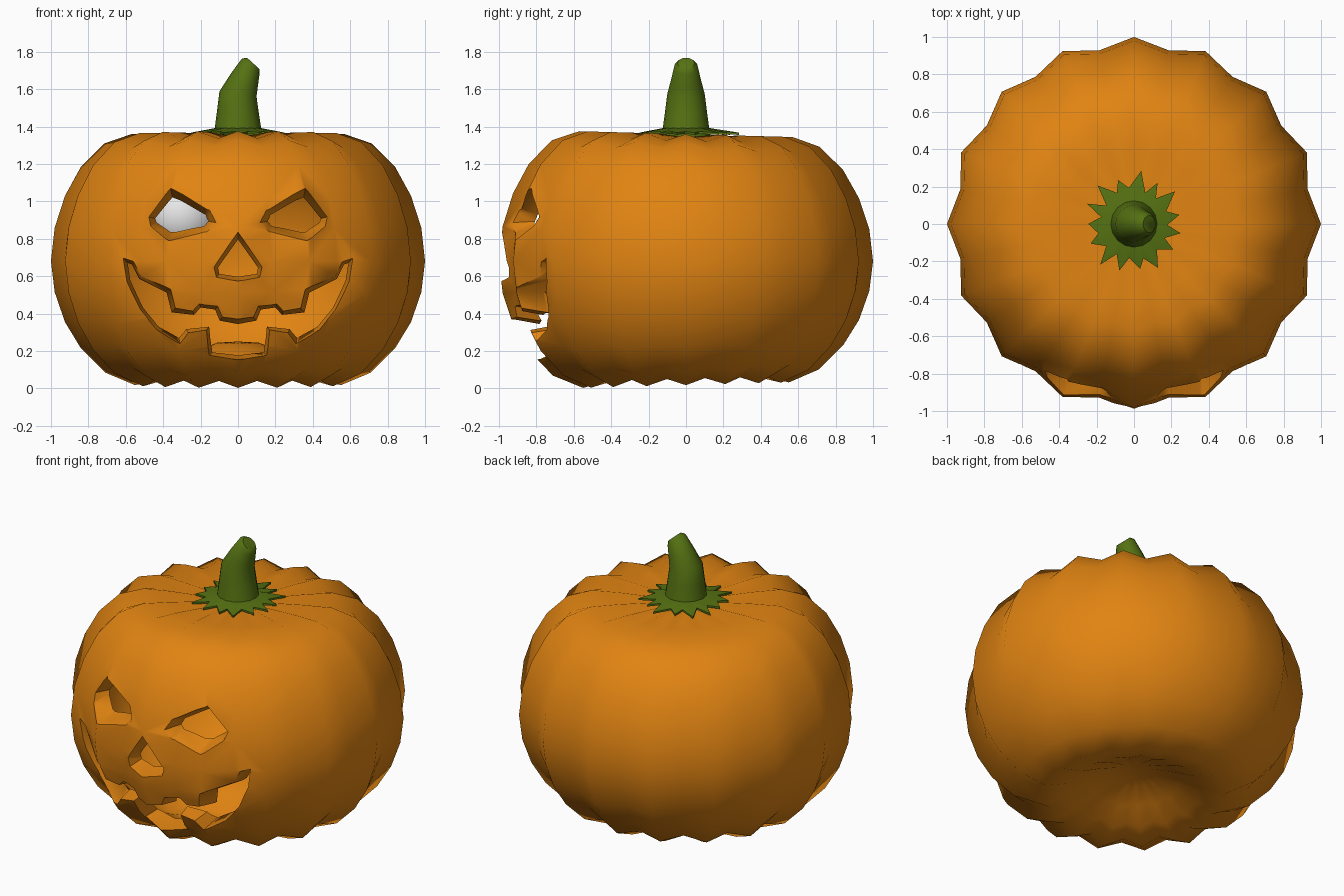
import bpy, bmesh, math, random
from mathutils import Vector

if "Cube" in bpy.data.objects:
    bpy.data.objects.remove(bpy.data.objects["Cube"])

random.seed(4)
MID = 0.68
# half profile (radius, height) from bottom centre to top centre
PROFILE = [(0, .19), (.13, .18), (.27, .12), (.4, .055), (.55, .018), (.71, .085),
           (.84, .215), (.925, .355), (.98, .515), (1, .68), (.98, .86), (.925, 1.03),
           (.84, 1.185), (.715, 1.31), (.57, 1.36), (.4, 1.36), (.22, 1.352), (0, 1.345)]


def material(name, rgb):
    m = bpy.data.materials.new(name)
    m.diffuse_color = (*rgb, 1)
    m.use_nodes = True
    m.node_tree.nodes["Principled BSDF"].inputs["Base Color"].default_value = m.diffuse_color
    return m


ORANGE = material("pumpkin orange", (.75, .23, .006))
GREEN = material("stem green", (.09, .165, .006))
WHITE = material("white", (.85, .85, .85))


def make_object(name, bm, mat):
    me = bpy.data.meshes.new(name)
    bm.to_mesh(me)
    bm.free()
    ob = bpy.data.objects.new(name, me)
    bpy.context.collection.objects.link(ob)
    me.materials.append(mat)
    return ob


def activate(ob):
    bpy.ops.object.select_all(action='DESELECT')
    ob.select_set(True)
    bpy.context.view_layer.objects.active = ob


def smooth(ob, deg):
    activate(ob)
    bpy.ops.object.shade_smooth_by_angle(angle=math.radians(deg))


def loft(bm, rings, caps=True):
    """Join rings of points with quads and close both ends."""
    vs = [[bm.verts.new(p) for p in r] for r in rings]
    faces = []
    for a, b in zip(vs, vs[1:]):
        n = len(a)
        for i in range(n):
            j = (i + 1) % n
            faces.append(bm.faces.new((a[i], a[j], b[j], b[i])))
    if caps:
        faces.append(bm.faces.new(vs[0][::-1]))
        faces.append(bm.faces.new(vs[-1]))
    return vs, faces


def shell(bm, scale, valley, flip):
    """Ribbed body of revolution: every second meridian is pulled in."""
    def point(r, z, i):
        near_axis = min(1, r / .5)
        k = scale * (1 - valley * near_axis * (i % 2))
        a = math.tau * i / 32
        y = k * r * math.sin(a)
        z = MID + (z - MID) * k * (1 - .04 * y)
        return (k * r * math.cos(a), y, z)
    vs, faces = loft(bm, [[point(r, z, i) for i in range(32)] for r, z in PROFILE[1:-1]], False)
    for (r, z), ring, rev in ((PROFILE[0], vs[0], True), (PROFILE[-1], vs[-1], False)):
        c = bm.verts.new(point(r, z, 0))
        for i in range(32):
            tri = (ring[i], ring[(i + 1) % 32], c)
            faces.append(bm.faces.new(tri[::-1] if rev else tri))
    if flip:
        bmesh.ops.reverse_faces(bm, faces=faces)


# hollow pumpkin body
bm = bmesh.new()
shell(bm, 1, .053, False)
shell(bm, .875, .02, True)
body = make_object("pumpkin_body", bm, ORANGE)


def surface_y(x, z):
    for (r0, z0), (r1, z1) in zip(PROFILE[4:], PROFILE[5:15]):
        if z0 <= z <= z1:
            r = r0 + (r1 - r0) * (z - z0) / (z1 - z0)
            return -.97 * math.sqrt(max(.01, r * r - x * x))
    return -.7


def inset(pts, d):
    pts = [Vector(p) for p in pts]
    n = len(pts)
    area = sum(pts[i - 1].x * pts[i].y - pts[i].x * pts[i - 1].y for i in range(n))
    s = 1 if area > 0 else -1
    out = []
    for i, p in enumerate(pts):
        e1, e2 = (p - pts[i - 1]).normalized(), (pts[(i + 1) % n] - p).normalized()
        n1, n2 = Vector((-e1.y, e1.x)) * s, Vector((-e2.y, e2.x)) * s
        out.append(p + (n1 + n2) / max(.6, 1 + n1.dot(n2)) * d)
    return out


def carve(outline, d):
    """Cut a hole through the front wall that narrows inward."""
    inner = inset(outline, d)
    bm = bmesh.new()
    loft(bm, [[(x, -1.3, z) for x, z in outline],
              [(x, surface_y(x, z) - .02, z) for x, z in outline],
              [(p.x, surface_y(*q) + .12, p.y) for p, q in zip(inner, outline)],
              [(p.x, -.4, p.y) for p in inner]])
    bmesh.ops.recalc_face_normals(bm, faces=bm.faces)
    cutter = make_object("face_cutter", bm, ORANGE)
    cutter.hide_render = True
    mod = body.modifiers.new("carve", 'BOOLEAN')
    mod.operation, mod.solver, mod.object = 'DIFFERENCE', 'EXACT', cutter
    activate(body)
    bpy.ops.object.modifier_apply(modifier=mod.name)
    bpy.data.objects.remove(cutter)


def mirrored(half):
    """Half outline from the centre line out and back to the centre line."""
    return half + [(-x, z) for x, z in half[::-1] if x]


# eyes, nose and toothed mouth
eye = [(-.49, .92), (-.36, 1.07), (-.14, .96), (-.105, .885), (-.16, .825), (-.37, .79), (-.475, .86)]
carve(eye, .045)
carve([(-x, z) for x, z in eye], .045)
carve(mirrored([(0, .835), (-.135, .65), (-.12, .59), (0, .575)]), .028)
carve(mirrored([(0, .37), (-.08, .385), (-.105, .445), (-.21, .46), (-.245, .42), (-.335, .43),
                (-.36, .53), (-.51, .605), (-.55, .685), (-.62, .705), (-.6, .57), (-.53, .42),
                (-.44, .31), (-.31, .24), (-.265, .295), (-.175, .305), (-.16, .17), (0, .155)]), .025)
smooth(body, 48)

# bent stem with a slanted rounded tip
bm = bmesh.new()
rings = []
for cx, z, r, tilt in ((0, 1.33, .135, 0), (0, 1.385, .125, 0), (0, 1.48, .112, 5), (.0, 1.575, .1, 8),
                       (.035, 1.65, .08, 28), (.068, 1.722, .063, 42), (.082, 1.738, .045, 42)):
    t = math.radians(tilt)
    rings.append([(cx + r * math.cos(a) * math.cos(t), r * math.sin(a), z - r * math.cos(a) * math.sin(t))
                  for a in (math.tau * i / 16 for i in range(16))])
loft(bm, rings)
smooth(make_object("stem", bm, GREEN), 50)

# jagged leafy collar under the stem
bm = bmesh.new()
POINTS = 15
top, low = [], []
for i in range(POINTS * 2):
    a = math.tau * (i + random.uniform(-.25, .25)) / (POINTS * 2)
    r = random.uniform(.24, .29) if i % 2 else random.uniform(.175, .2)
    z = 1.368 if i % 2 else 1.374
    top.append((r * math.cos(a), r * math.sin(a), z))
    low.append((r * math.cos(a), r * math.sin(a), z - .012))
core = [(.11 * math.cos(math.tau * i / (POINTS * 2)), .11 * math.sin(math.tau * i / (POINTS * 2)), 1.395)
        for i in range(POINTS * 2)]
loft(bm, [low, top, core])
smooth(make_object("stem_collar", bm, GREEN), 40)

# white ball inside, behind one eye hole
bm = bmesh.new()
bmesh.ops.create_uvsphere(bm, u_segments=24, v_segments=16, radius=.2)
ball = make_object("inner_ball", bm, WHITE)
ball.location = (-.3, -.45, .92)
smooth(ball, 60)
